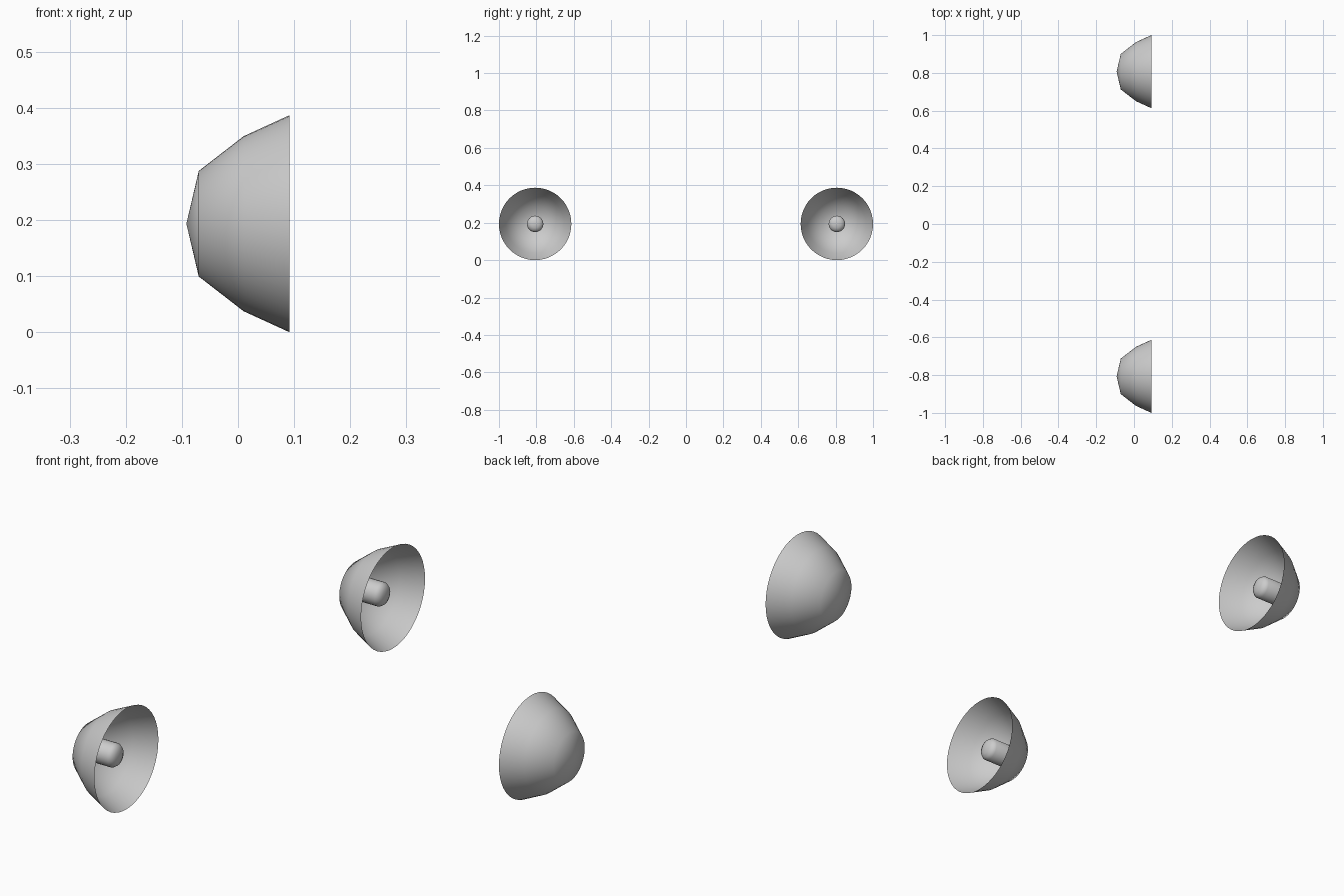
import bpy, bmesh, math

if "Cube" in bpy.data.objects:
    bpy.data.objects.remove(bpy.data.objects["Cube"])

grey = bpy.data.materials.new("light grey")
grey.diffuse_color = (0.6, 0.6, 0.6, 1)
grey.use_nodes = True
grey.node_tree.nodes["Principled BSDF"].inputs["Base Color"].default_value = grey.diffuse_color


def lathe(name, profile, steps, y, z):
    """Spin a list of (x, radius) points around the x axis."""
    bm = bmesh.new()
    verts = [bm.verts.new((x, 0, r)) for x, r in profile]
    edges = [bm.edges.new(p) for p in zip(verts, verts[1:])]
    bmesh.ops.spin(bm, geom=verts + edges, cent=(0, 0, 0), axis=(1, 0, 0),
                   angle=math.tau, steps=steps)
    bmesh.ops.remove_doubles(bm, verts=bm.verts, dist=1e-4)
    bmesh.ops.recalc_face_normals(bm, faces=bm.faces)
    # Make the faces point away from the axis
    if sum(f.normal.dot(f.calc_center_median() * f.calc_area()) for f in bm.faces) < 0:
        bmesh.ops.reverse_faces(bm, faces=bm.faces)
    mesh = bpy.data.meshes.new(name)
    bm.to_mesh(mesh)
    bm.free()
    mesh.materials.append(grey)
    mesh.shade_smooth()
    ob = bpy.data.objects.new(name, mesh)
    ob.location = (0, y, z)
    bpy.context.collection.objects.link(ob)


# Open bowl, from its shallow back cone to the rim
DISH = [(-0.092, 0), (-0.07, 0.094), (0.01, 0.156), (0.092, 0.1935)]
# Bulb stem with a rounded tip
BULB = [(-0.08, 0.044), (0.043, 0.044), (0.055, 0.036), (0.062, 0.022), (0.065, 0)]

for side, y in (("left", -0.8065), ("right", 0.8065)):
    lathe(side + "_reflector", DISH, 48, y, 0.1935)
    lathe(side + "_bulb", BULB, 24, y, 0.1935)
